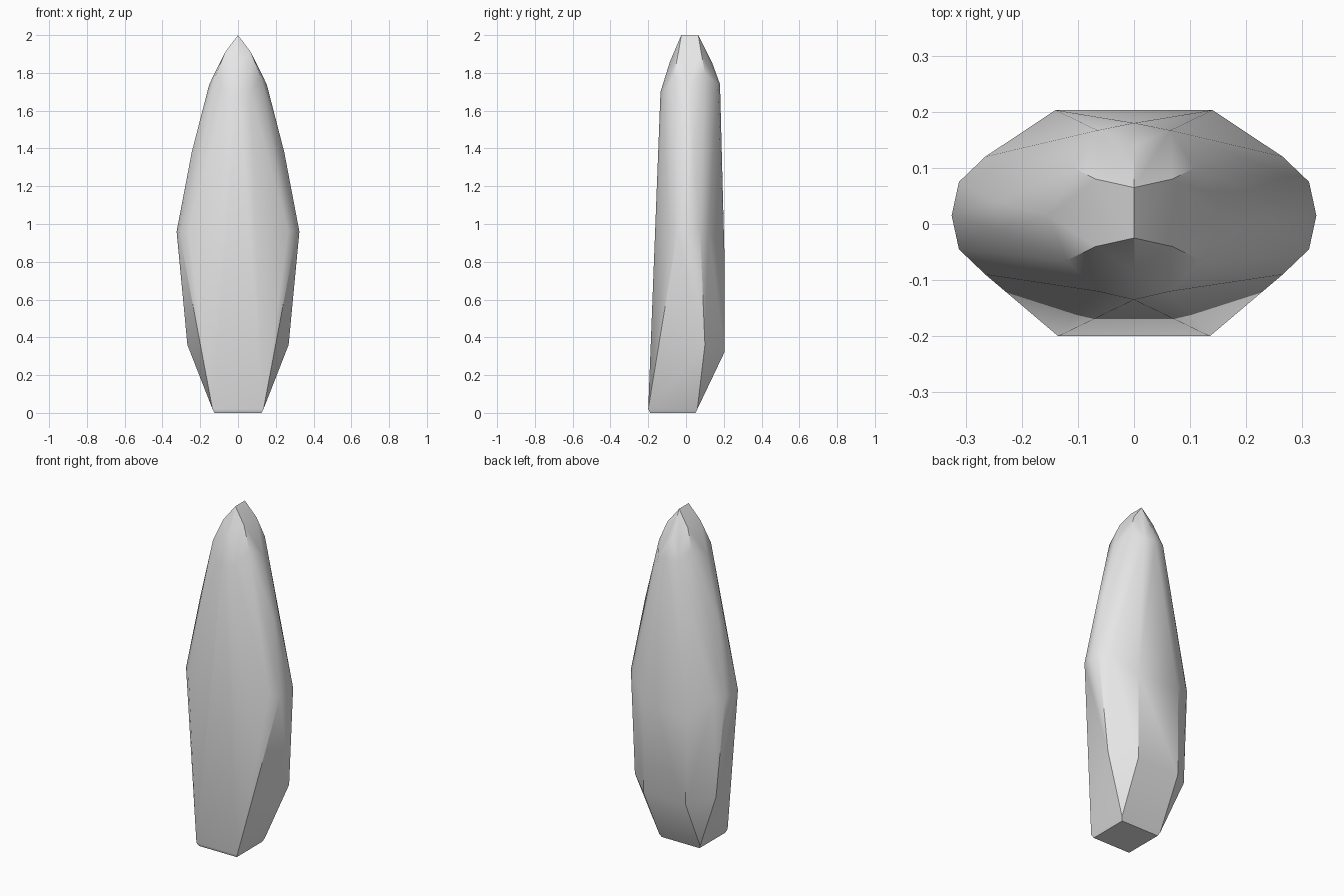
import bpy, bmesh

if "Cube" in bpy.data.objects:
    bpy.data.objects.remove(bpy.data.objects["Cube"])

stone_grey = bpy.data.materials.new("stone grey")
stone_grey.diffuse_color = (0.8, 0.8, 0.8, 1)
stone_grey.use_nodes = True
stone_grey.node_tree.nodes["Principled BSDF"].inputs["Base Color"].default_value = stone_grey.diffuse_color

# Half of the faceted shard's corners (x >= 0), mirrored below
base = [(0.125, -0.19, 0.0), (0.125, 0.05, 0.0), (0.135, -0.2, 0.02), (0.135, 0.06, 0.02)]
back_panel = [(0.14, 0.203, 0.32), (0.14, 0.203, 0.85), (0.065, 0.167, 1.74), (0, 0.18, 1.74)]
front_panel = [(0.265, -0.09, 0.96), (0.065, -0.12, 1.7), (0, -0.135, 1.7), (0, -0.085, 1.86)]
rim = [(0.268, 0.1, 0.36), (0.265, 0.12, 0.96),
       (0.312, -0.045, 0.96), (0.325, 0.015, 0.96), (0.312, 0.075, 0.96),
       (0.245, -0.01, 1.38), (0.245, 0.04, 1.38), (0.152, 0.015, 1.74)]
tip = [(0.12, -0.065, 1.78), (0.108, 0.1, 1.8), (0.068, -0.04, 1.91), (0.068, 0.08, 1.91),
       (0, 0.14, 1.85), (0, -0.025, 2.0), (0, 0.065, 2.0)]

bm = bmesh.new()
for x, y, z in base + back_panel + front_panel + rim + tip:
    for side in ((1, -1) if x else (1,)):
        bm.verts.new((side * x, y, z))

# Wrap the corners in flat facets
hull = bmesh.ops.convex_hull(bm, input=bm.verts)
loose = [v for v in bm.verts if not v.link_faces]
bmesh.ops.delete(bm, geom=loose, context='VERTS')
bmesh.ops.recalc_face_normals(bm, faces=bm.faces)

mesh = bpy.data.meshes.new("stone_shard")
bm.to_mesh(mesh)
bm.free()
mesh.materials.append(stone_grey)
shard = bpy.data.objects.new("stone_shard", mesh)
bpy.context.collection.objects.link(shard)

# Soften shallow facets, keep strong creases sharp
bpy.context.view_layer.objects.active = shard
shard.select_set(True)
bpy.ops.object.shade_smooth_by_angle(angle=0.52)
